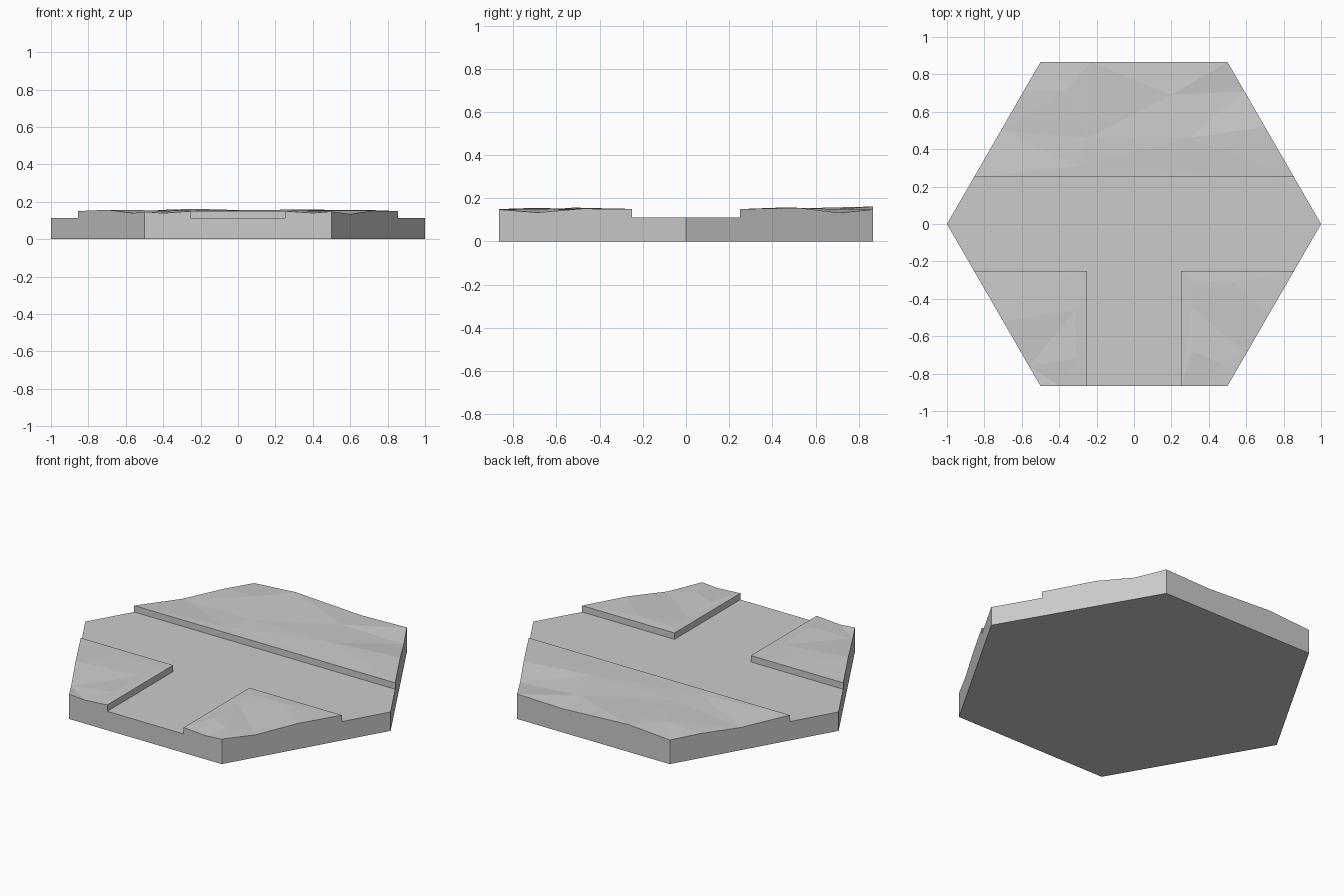
import bpy
import bmesh
from math import sqrt
from mathutils import Vector
from mathutils.geometry import delaunay_2d_cdt

ROAD, KERB, HALF = 0.112, 0.15, 0.25
FRONT = sqrt(3) / 2

cube = bpy.data.objects.get("Cube")
if cube:
    bpy.data.objects.remove(cube, do_unlink=True)

stone = bpy.data.materials.new("grey stone")
stone.use_nodes = True
stone.diffuse_color = (0.6, 0.6, 0.6, 1)
stone.node_tree.nodes["Principled BSDF"].inputs["Base Color"].default_value = (0.6, 0.6, 0.6, 1)


def rim(y):
    """Half width of the hexagon at depth y."""
    return 1 - abs(y) / sqrt(3)


def on_rim(p, q):
    """True when the edge p-q lies along one side of the hexagon."""
    m = (p + q) / 2
    return abs(m.y) > FRONT - 0.003 or abs(m.x) > rim(m.y) - 0.003


def finish(name, bm):
    bmesh.ops.remove_doubles(bm, verts=bm.verts, dist=0.0005)
    mesh = bpy.data.meshes.new(name)
    bm.to_mesh(mesh)
    bm.free()
    mesh.materials.append(stone)
    obj = bpy.data.objects.new(name, mesh)
    bpy.context.collection.objects.link(obj)


def add_wall(bm, p, q, floor):
    loop = [q, p, Vector((p.x, p.y, floor)), Vector((q.x, q.y, floor))]
    bm.faces.new([bm.verts.new(v) for v in loop])


def bank(name, outline, bumps):
    """Uneven raised ground with outer walls and low kerbs along the road."""
    points = [Vector(p) for p in outline + bumps]
    n = len(outline)
    border = [(i, (i + 1) % n) for i in range(n)]
    flat, _, tris, origin, _, _ = delaunay_2d_cdt(
        [p.xy for p in points], border, [list(range(n))], 1, 1e-5)
    bm = bmesh.new()
    verts = [bm.verts.new((v.x, v.y, points[o[0]].z)) for v, o in zip(flat, origin)]
    for tri in tris:
        bm.faces.new([verts[i] for i in tri])
    for a, b in border:
        p, q = points[a], points[b]
        add_wall(bm, p, q, 0 if on_rim(p, q) else ROAD)
    finish(name, bm)


def side(y, z, sign=1):
    return (sign * rim(y), y, z)


# Flat T-shaped road with the hexagonal underside (counter-clockwise outline)
bm = bmesh.new()
r = rim(HALF)
tee = [(-HALF, -FRONT), (HALF, -FRONT), (HALF, -HALF), (r, -HALF), (1, 0),
       (r, HALF), (-r, HALF), (-1, 0), (-r, -HALF), (-HALF, -HALF)]
top = [Vector((x, y, ROAD)) for x, y in tee]
bm.faces.new([bm.verts.new(p) for p in top])
for p, q in zip(top, top[1:] + top[:1]):
    if on_rim(p, q):
        add_wall(bm, p, q, 0)
hexagon = [(1, 0), (0.5, -FRONT), (-0.5, -FRONT), (-1, 0), (-0.5, FRONT), (0.5, FRONT)]
bm.faces.new([bm.verts.new((x, y, 0)) for x, y in hexagon])
finish("road_base", bm)

# Long bank behind the road
bank("back_bank",
     [side(HALF, KERB, -1), side(HALF, KERB), side(0.52, 0.156), side(0.71, 0.133),
      (0.5, FRONT, 0.148), (0.2, FRONT, 0.14), (-0.23, FRONT, 0.162),
      (-0.5, FRONT, 0.143), side(0.71, 0.145, -1), side(0.5, 0.134, -1)],
     [(-0.37, 0.71, 0.158), (-0.25, 0.46, 0.152), (-0.3, 0.31, 0.151),
      (0.2, 0.69, 0.15), (0.3, 0.46, 0.158)])

# Two corner banks in front of the road
bank("front_right_bank",
     [(-0.5, -FRONT, 0.147), (-0.4, -FRONT, 0.139), (-HALF, -FRONT, KERB),
      (-HALF, -HALF, KERB), side(-HALF, KERB, -1), side(-0.52, 0.157, -1),
      side(-0.76, 0.139, -1)],
     [(-0.31, -0.72, 0.155), (-0.53, -0.31, 0.152), (-0.31, -0.46, 0.152)])
bank("front_left_bank",
     [(HALF, -FRONT, KERB), (0.4, -FRONT, 0.14), (0.5, -FRONT, 0.148),
      side(-0.69, 0.134), side(-0.48, 0.152), side(-HALF, KERB), (HALF, -HALF, KERB)],
     [(0.31, -0.31, 0.153), (0.53, -0.31, 0.153), (0.31, -0.45, 0.148),
      (0.31, -0.68, 0.153), (0.45, -0.74, 0.15)])
